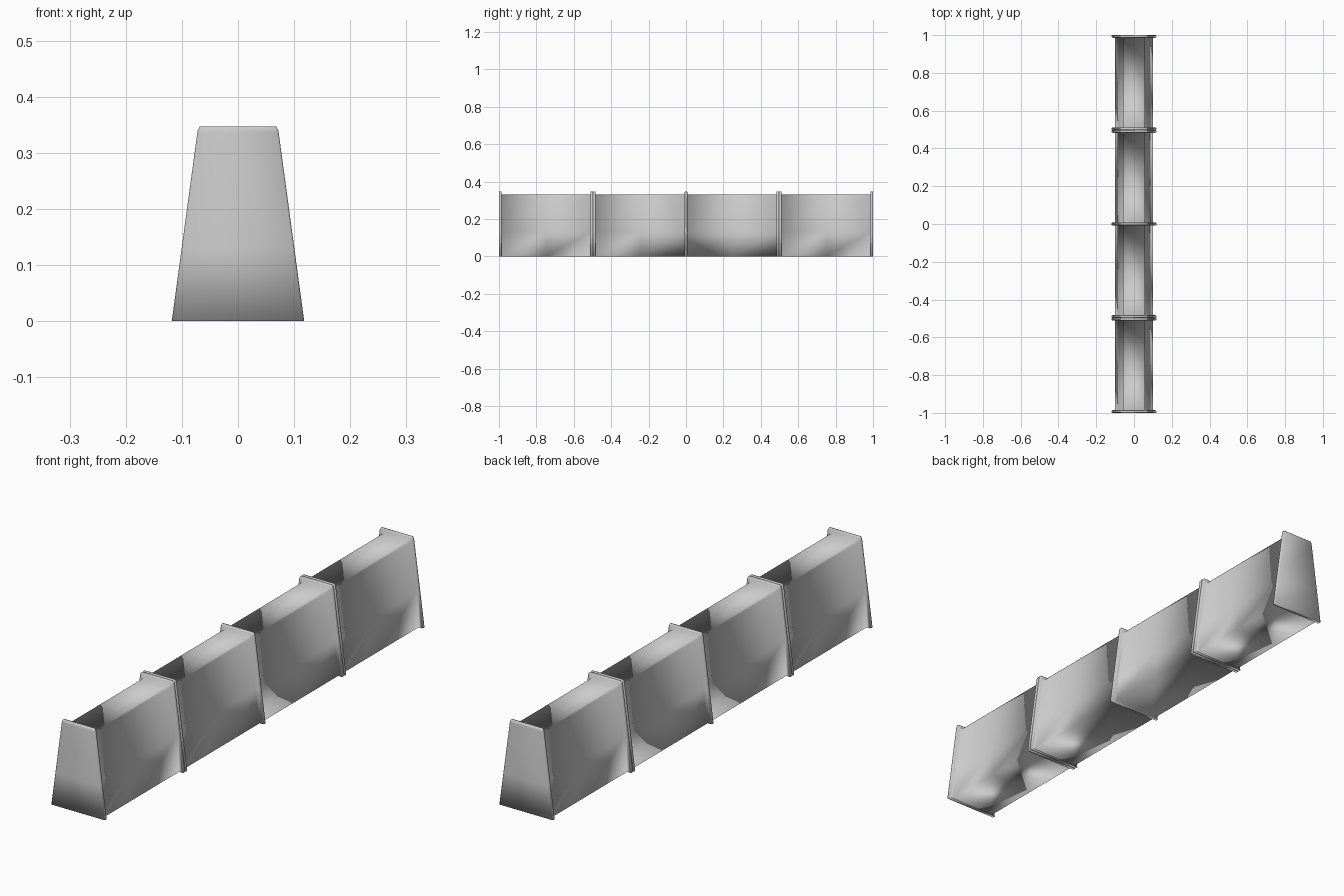
import bpy, bmesh

if "Cube" in bpy.data.objects:
    bpy.data.objects.remove(bpy.data.objects["Cube"])

FLANGE = 0.014   # thickness of an end plate
BEV = 0.003      # softened rim of an end plate


def profile(bottom, top, height, inset=0.0):
    """Tapered cross-section (x, z) with a narrow softened top edge."""
    def side(z):
        return bottom + (top - bottom) * z / height - inset
    h = height - inset
    right = [(side(0), 0.0), (side(0.13), 0.13),
             (side(h - 0.008), h - 0.008), (side(h) - 0.003, h)]
    return right + [(-x, z) for x, z in reversed(right)]


def loft(name, rings):
    """Smooth closed shell through a list of (y, profile) rings."""
    bm = bmesh.new()
    loops = [[bm.verts.new((x, y, z)) for x, z in pts] for y, pts in rings]
    n = len(loops[0])
    for a, b in zip(loops, loops[1:]):
        for i in range(n):
            j = (i + 1) % n
            bm.faces.new((a[i], a[j], b[j], b[i]))
    for cap in (loops[0], loops[-1]):
        for i in range(n // 2 - 1):
            bm.faces.new((cap[i], cap[i + 1], cap[n - 2 - i], cap[n - 1 - i]))
    bmesh.ops.recalc_face_normals(bm, faces=bm.faces)
    for f in bm.faces:
        f.smooth = True
    mesh = bpy.data.meshes.new(name)
    bm.to_mesh(mesh)
    bm.free()
    obj = bpy.data.objects.new(name, mesh)
    bpy.context.collection.objects.link(obj)
    return obj


plate = profile(0.118, 0.071, 0.347)
plate_rim = profile(0.118, 0.071, 0.347, BEV)
body = profile(0.100, 0.057, 0.330)


def barrier_section(name, y0, y1):
    """One block: end plate, recessed body, end plate."""
    half = [(0, plate_rim), (BEV, plate), (FLANGE - BEV, plate),
            (FLANGE, plate_rim), (FLANGE, body)]
    rings = [(y0 + d, p) for d, p in half]
    rings.append(((y0 + y1) / 2, body))
    rings += [(y1 - d, p) for d, p in reversed(half)]
    return loft(name, rings)


# Four barrier blocks in a row; the two middle ones share the centre plate
spans = [(-1.0, -0.497), (-0.497, 0.007), (-0.007, 0.497), (0.497, 1.0)]
for k, (y0, y1) in enumerate(spans):
    barrier_section(f"barrier_block_{k + 1}", y0, y1)
